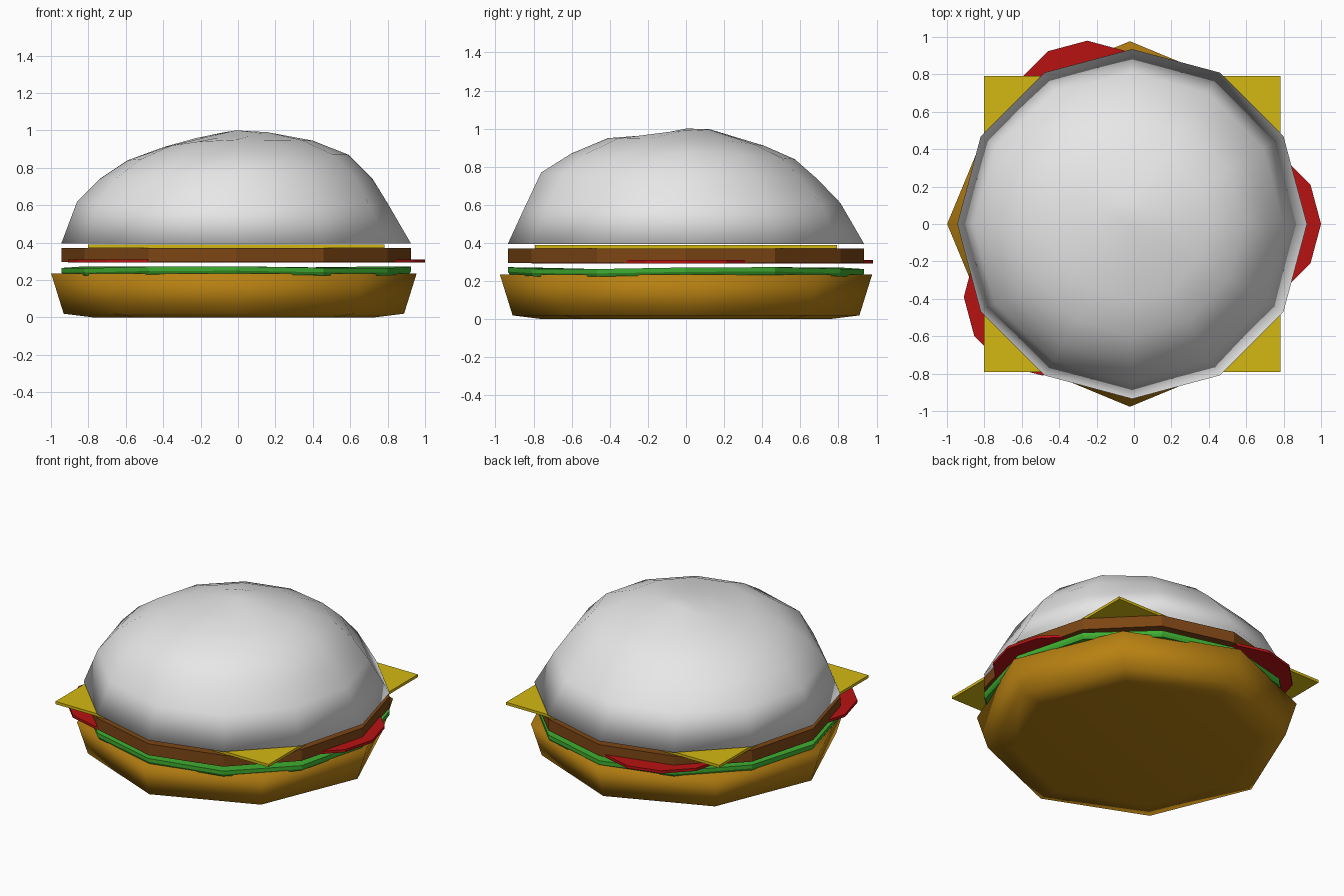
import bpy, bmesh, math

if "Cube" in bpy.data.objects:
    bpy.data.objects.remove(bpy.data.objects["Cube"])

def material(name, rgb):
    m = bpy.data.materials.new(name)
    m.diffuse_color = (*rgb, 1)
    m.use_nodes = True
    m.node_tree.nodes["Principled BSDF"].inputs["Base Color"].default_value = m.diffuse_color
    return m

BUN_WHITE = material("pale_bun", (0.8, 0.8, 0.8))
BUN_GOLD = material("golden_bun", (0.48, 0.22, 0.006))
BROWN = material("meat_brown", (0.2, 0.06, 0.007))
GREEN = material("leaf_green", (0.05, 0.42, 0.03))
RED = material("tomato_red", (0.48, 0.006, 0.006))
YELLOW = material("cheese_yellow", (0.66, 0.48, 0.006))

def lathe(name, mat, sides, rings, centre=(0, 0), apex=None, smooth=False):
    """Stack of rings; each ring is a function angle -> (radius, height)."""
    bm = bmesh.new()
    loops = []
    for ring in rings:
        loop = []
        for i in range(sides):
            a = 2 * math.pi * i / sides
            r, z = ring(a)
            loop.append(bm.verts.new((centre[0] + r * math.cos(a),
                                      centre[1] + r * math.sin(a), z)))
        loops.append(loop)
    bm.faces.new(loops[0][::-1])
    for lo, hi in zip(loops, loops[1:]):
        for i in range(sides):
            j = (i + 1) % sides
            bm.faces.new((lo[i], lo[j], hi[j], hi[i]))
    if apex is None:
        bm.faces.new(loops[-1])
    else:
        tip = bm.verts.new((centre[0], centre[1], apex))
        for i in range(sides):
            bm.faces.new((loops[-1][i], loops[-1][(i + 1) % sides], tip))
    for f in bm.faces:
        f.smooth = smooth
    me = bpy.data.meshes.new(name)
    bm.to_mesh(me)
    bm.free()
    me.materials.append(mat)
    ob = bpy.data.objects.new(name, me)
    bpy.context.collection.objects.link(ob)
    return ob

def flat(r, z):
    return lambda a: (r, z)

# Bottom bun: octagonal, flaring upward
lathe("bottom_bun", BUN_GOLD, 8,
      [flat(0.75, 0), flat(0.91, 0.02), flat(0.977, 0.235)],
      centre=(-0.022, 0), smooth=True)

# Lettuce: thin disc with a gently wavy rim
def wavy(r, z, amp):
    return lambda a: (r, z + amp * math.sin(3 * a + 0.6))

lathe("lettuce", GREEN, 12,
      [wavy(0.925, 0.228, 0.005), wavy(0.935, 0.245, 0.006), wavy(0.935, 0.268, 0.006)],
      centre=(-0.01, 0))

# Tomato slices peeking out on three sides
for i, c in enumerate([(0.58, 0), (-0.25, 0.56), (-0.49, -0.39)]):
    lathe(f"tomato_slice_{i + 1}", RED, 12,
          [flat(0.42, 0.293), flat(0.42, 0.311)], centre=c)

# Patty
lathe("patty", BROWN, 12, [flat(0.935, 0.295), flat(0.935, 0.371)], centre=(-0.01, 0))

# Cheese: thin square slice
bpy.ops.mesh.primitive_cube_add(size=1, location=(-0.01, 0, 0.381))
cheese = bpy.context.object
cheese.name = "cheese"
cheese.scale = (1.585, 1.585, 0.018)
cheese.data.materials.append(YELLOW)

# Top bun: lumpy dome, blending a profile for each of right, back, left, front
profiles = [
    [(0.81, 0.61), (0.73, 0.74), (0.60, 0.87), (0.41, 0.945), (0.17, 0.99)],
    [(0.81, 0.61), (0.69, 0.735), (0.57, 0.84), (0.41, 0.91), (0.12, 0.998)],
    [(0.85, 0.62), (0.73, 0.74), (0.58, 0.84), (0.39, 0.91), (0.21, 0.96)],
    [(0.845, 0.59), (0.76, 0.77), (0.60, 0.87), (0.41, 0.95), (0.15, 0.965)],
]

def blended(k):
    def ring(a):
        q = a / (math.pi / 2)
        i = int(q + 1e-6) % 4
        t = math.sin((q - int(q + 1e-6)) * math.pi / 2) ** 2
        p, n = profiles[i][k], profiles[(i + 1) % 4][k]
        return p[0] + (n[0] - p[0]) * t, p[1] + (n[1] - p[1]) * t
    return ring

lathe("top_bun", BUN_WHITE, 12,
      [flat(0.935, 0.395)] + [blended(k) for k in range(5)],
      centre=(-0.01, 0), apex=1.0, smooth=True)
